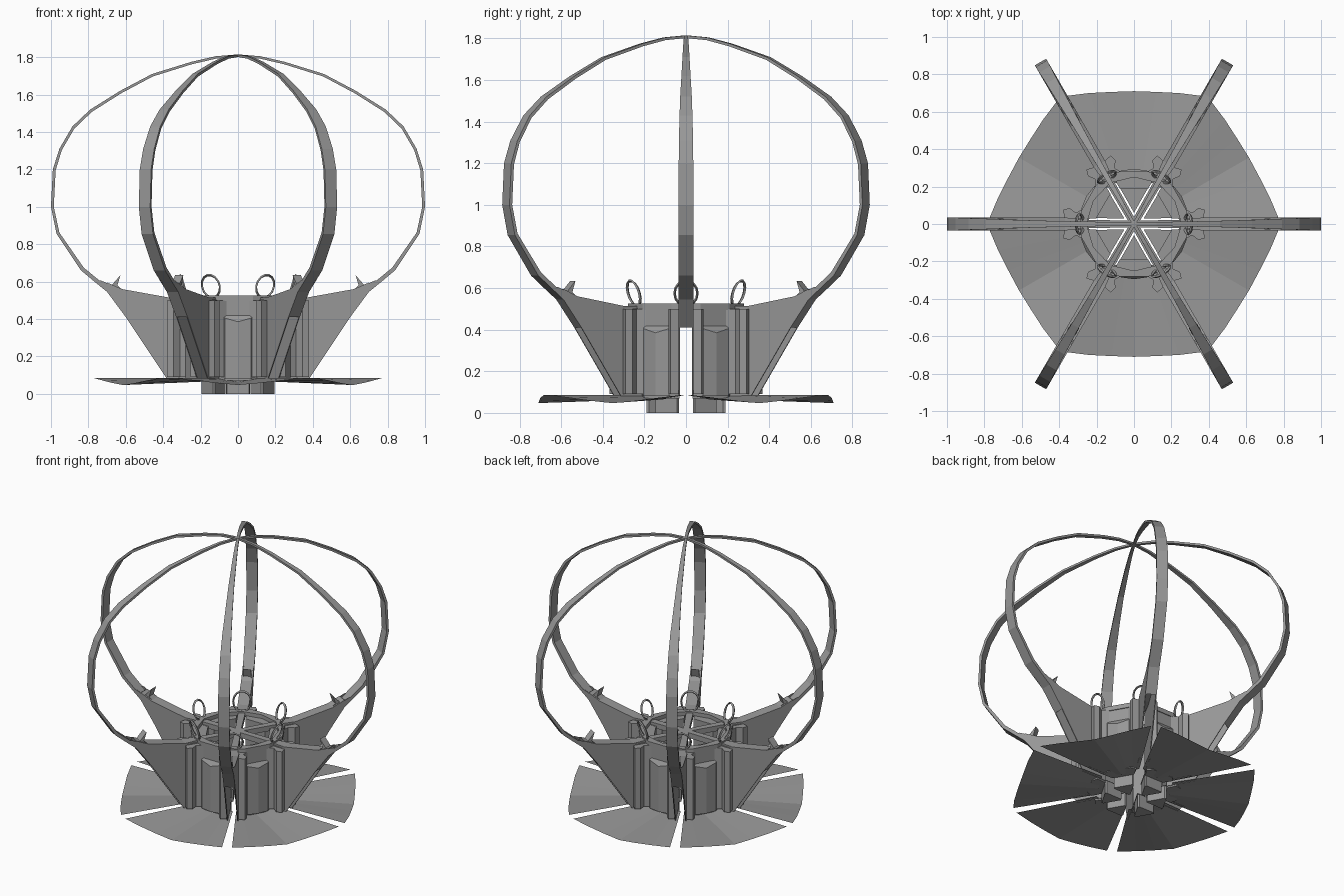
import bpy, bmesh, math
from mathutils import Matrix, Vector

if "Cube" in bpy.data.objects:
    bpy.data.objects.remove(bpy.data.objects["Cube"])

# Dark grey metal shared by all parts
metal = bpy.data.materials.new("dark_metal")
metal.diffuse_color = (.31, .31, .31, 1)
metal.use_nodes = True
metal.node_tree.nodes["Principled BSDF"].inputs["Base Color"].default_value = metal.diffuse_color


def six(name, verts, faces, start=0.0, mirror=False):
    """Make one object of six copies around z; x is radial, y tangential."""
    bm = bmesh.new()
    for k in range(6):
        rot = Matrix.Rotation(math.radians(start + 60 * k), 3, 'Z')
        for s in ((1, -1) if mirror else (1,)):
            vs = [bm.verts.new(rot @ Vector((x, y * s, z))) for x, y, z in verts]
            for f in faces:
                bm.faces.new([vs[i] for i in f])
    bmesh.ops.recalc_face_normals(bm, faces=bm.faces)
    me = bpy.data.meshes.new(name)
    bm.to_mesh(me)
    bm.free()
    me.materials.append(metal)
    ob = bpy.data.objects.new(name, me)
    bpy.context.collection.objects.link(ob)
    return ob


def loft(name, a, b, **kw):
    """Closed solid between two matching outlines."""
    n = len(a)
    faces = [tuple(range(n)), tuple(range(n, 2 * n))]
    faces += [(i, (i + 1) % n, n + (i + 1) % n, n + i) for i in range(n)]
    return six(name, list(a) + list(b), faces, **kw)


def plan(name, pts, z0, z1, **kw):
    return loft(name, [(x, y, z0) for x, y in pts], [(x, y, z1) for x, y in pts], **kw)


def side(name, pts, y0, y1, **kw):
    return loft(name, [(x, y0, z) for x, z in pts], [(x, y1, z) for x, z in pts], **kw)


def ribbon(name, outer, inner, widths, **kw):
    """Rectangular band following a path in the radial plane."""
    v, f = [], []
    for (ox, oz), (ix, iz), w in zip(outer, inner, widths):
        v += [(ox, -w, oz), (ox, w, oz), (ix, w, iz), (ix, -w, iz)]
    for i in range(len(outer) - 1):
        for j in range(4):
            k = (j + 1) % 4
            f.append((4 * i + j, 4 * i + k, 4 * i + 4 + k, 4 * i + 4 + j))
    n = len(v)
    f += [(0, 1, 2, 3), (n - 4, n - 3, n - 2, n - 1)]
    return six(name, v, f, **kw)


# Cage hoops rising from the fins to the apex
outer = [(.60, .41), (.70, .545), (.84, .66), (.97, .855), (1.0, 1.0), (.99, 1.2),
         (.955, 1.31), (.885, 1.43), (.79, 1.52), (.63, 1.62), (.46, 1.71),
         (.25, 1.775), (.12, 1.805), (0, 1.815)]
inner = [(.595, .42), (.685, .56), (.825, .675), (.955, .862), (.985, 1.0), (.975, 1.195),
         (.942, 1.303), (.875, 1.418), (.782, 1.507), (.624, 1.607), (.455, 1.697),
         (.247, 1.762), (.118, 1.792), (0, 1.802)]
widths = [.035] * 6 + [.034, .031, .028, .022, .017, .013, .01, .008]
ribbon("cage_hoop", outer, inner, widths)

# Paired fin plates with an open slot between them
fin = [(.20, .08), (.38, .08), (.60, .41), (.70, .545), (.78, .61), (.73, .605),
       (.665, .575), (.62, .55), (.37, .505), (.20, .50)]
side("fin_plate", fin, .029, .035, mirror=True)

# Fin top cap and hub spokes
ribbon("fin_cap", [(.0, .515), (.25, .515), (.37, .515), (.62, .56), (.70, .595)],
       [(.0, .48), (.25, .48), (.37, .49), (.62, .54), (.70, .565)],
       [.018, .022, .035, .035, .035])

# Small hook on each fin
side("fin_hook", [(.61, .55), (.645, .58), (.628, .635), (.672, .585), (.71, .59), (.69, .56)],
     -.025, .025)

# Flanges flanking each fin at the body
plan("fin_flange", [(.22, .035), (.24, .10), (.31, .06), (.345, .085), (.38, .075), (.37, .035)],
     .09, .50, mirror=True)

# Body wall sectors between the slots
wall = [(.19, -.07), (.245, -.105), (.275, -.075), (.275, .075), (.245, .105), (.19, .07)]
plan("body_wall", wall, .07, .50, start=30)

# Protruding panel pillars with sloped tops
loft("wall_pillar",
     [(.265, -.09, .08), (.285, -.07, .08), (.295, 0, .08), (.285, .07, .08), (.265, .09, .08)],
     [(.265, -.09, .43), (.285, -.07, .405), (.295, 0, .385), (.285, .07, .405), (.265, .09, .43)],
     start=30)

# Base feet under the body, and the floor sectors closing the middle
plan("base_foot", [(.08, -.006), (.178, -.063), (.19, -.06), (.19, .06), (.178, .063), (.08, .006)],
     0, .09, start=30)
six("floor_sector", [(.06, 0, .088), (.21, -.085, .088), (.21, .085, .088)], [(0, 1, 2)], start=30)

# Rim around the top opening
rim = [(.22, -.127), (.25, -.1443), (.28, -.08), (.28, .08), (.25, .1443), (.22, .127), (.25, 0)]
plan("top_rim", rim, .495, .525, start=30)

# Wavy petal skirt, its slits narrowing towards the body
edge = [(.685, -.36, .085), (.70, -.24, .072), (.706, -.12, .058), (.71, 0, .047),
        (.706, .12, .058), (.70, .24, .072), (.685, .36, .085)]
root = [(.22, .115 * (i - 3) / 3, .085 - .02 * (1 - abs(i - 3) / 3)) for i in range(7)]
six("skirt_petal", edge + root, [(i, i + 1, i + 8, i + 7) for i in range(6)], start=30)

# Upright rings standing across the fins
N, M = 14, 4
rv, rf = [], []
for i in range(N):
    a = 2 * math.pi * i / N
    for j in range(M):
        b = 2 * math.pi * j / M
        r = .055 + .006 * math.cos(b)
        h = r * math.sin(a) * 1.1
        rv.append((.29 + .3 * h + .008 * math.sin(b), r * math.cos(a), .575 + h))
        i2, j2 = (i + 1) % N, (j + 1) % M
        rf.append((i * M + j, i2 * M + j, i2 * M + j2, i * M + j2))
six("upright_ring", rv, rf)
